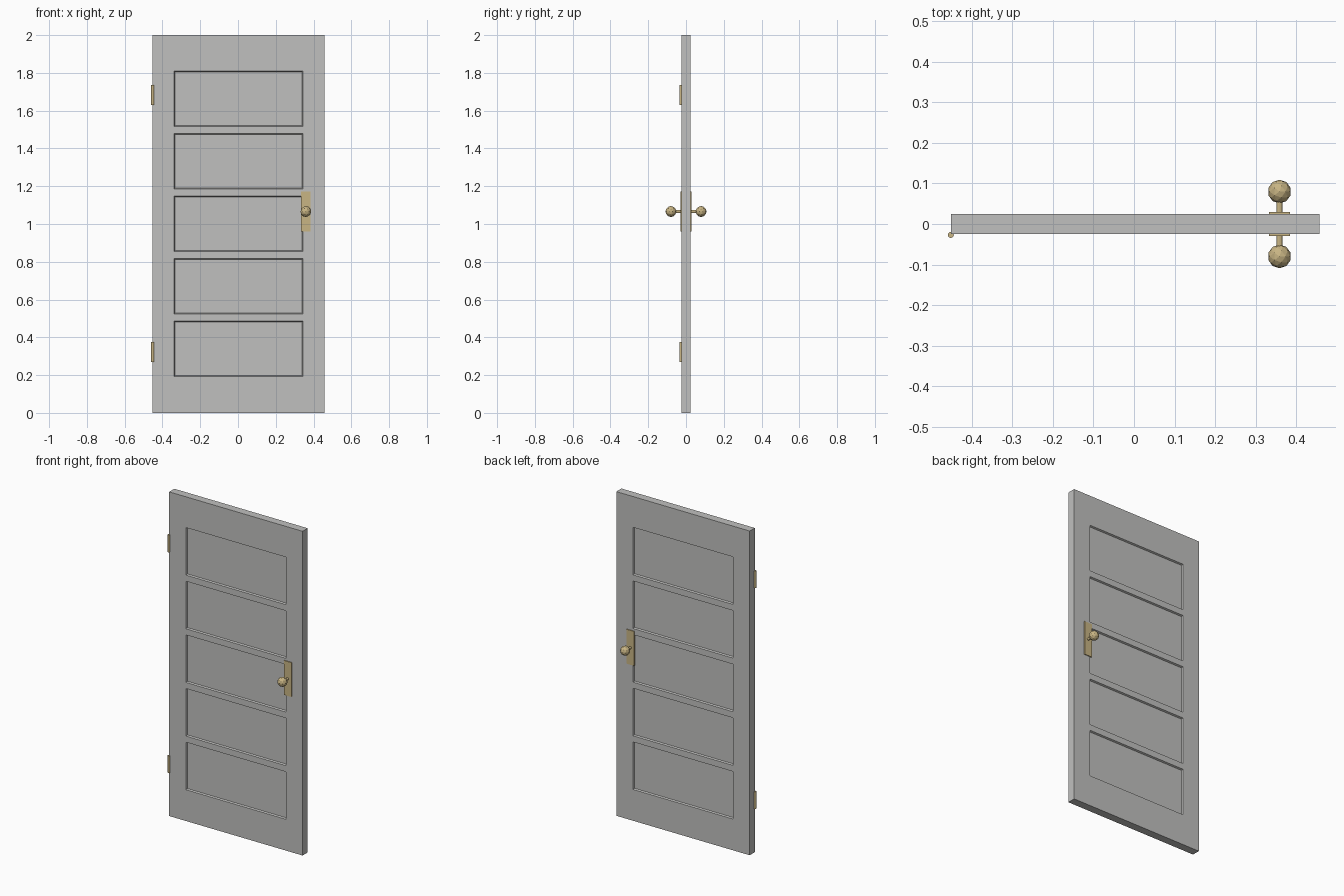
import bpy
import bmesh
from mathutils import Matrix, Vector

default = bpy.data.objects.get("Cube")
if default:
    bpy.data.objects.remove(default, do_unlink=True)


def make_material(name, rgb):
    mat = bpy.data.materials.new(name)
    mat.use_nodes = True
    color = (*rgb, 1.0)
    mat.diffuse_color = color
    for node in mat.node_tree.nodes:
        if node.type == 'BSDF_PRINCIPLED':
            node.inputs["Base Color"].default_value = color
    return mat


GREY = make_material("grey paint", (0.53, 0.53, 0.52))
BRASS = make_material("brass", (0.58, 0.46, 0.23))


def finish(name, bm, mat):
    mesh = bpy.data.meshes.new(name)
    bm.to_mesh(mesh)
    bm.free()
    mesh.materials.append(mat)
    obj = bpy.data.objects.new(name, mesh)
    bpy.context.collection.objects.link(obj)
    return obj


def box(center, size):
    bm = bmesh.new()
    bmesh.ops.create_cube(
        bm, size=1, matrix=Matrix.Translation(center) @ Matrix.Diagonal((*size, 1)))
    return bm


def cylinder(name, center, radius, length, sides, axis, mat):
    bm = bmesh.new()
    turn = Vector((0, 0, 1)).rotation_difference(Vector(axis)).to_matrix().to_4x4()
    bmesh.ops.create_cone(
        bm, cap_ends=True, segments=sides, radius1=radius, radius2=radius,
        depth=length, matrix=Matrix.Translation(center) @ turn)
    return finish(name, bm, mat)


# Door slab with five recessed panels on each face
DOOR_X, WIDTH, THICK = 0.003, 0.91, 0.05
PANEL_HALF, PANEL_H, PITCH, FIRST = 0.341, 0.293, 0.331, 0.193
rows = [(FIRST + i * PITCH, FIRST + i * PITCH + PANEL_H) for i in range(5)]

door = box((DOOR_X, 0, 1), (WIDTH, THICK, 2))
cuts = [((DOOR_X + s * PANEL_HALF, 0, 0), (1, 0, 0)) for s in (-1, 1)]
cuts += [((0, 0, z), (0, 0, 1)) for row in rows for z in row]
for point, normal in cuts:
    geom = door.verts[:] + door.edges[:] + door.faces[:]
    bmesh.ops.bisect_plane(door, geom=geom, plane_co=point, plane_no=normal)
door.normal_update()


def is_panel(face):
    c = face.calc_center_median()
    return (abs(face.normal.y) > 0.9 and abs(c.x - DOOR_X) < PANEL_HALF
            and any(low < c.z < high for low, high in rows))


panels = [f for f in door.faces if is_panel(f)]
bmesh.ops.inset_individual(door, faces=panels, thickness=0.006, depth=-0.01)
finish("door_slab", door, GREY)

# Back plate, stem and faceted knob on each face
KNOB_X, KNOB_Z = 0.359, 1.066
for side, label in ((-1, "front"), (1, "back")):
    plate = box((KNOB_X, side * 0.0265, KNOB_Z), (0.051, 0.007, 0.212))
    finish(label + "_lock_plate", plate, BRASS)
    cylinder(label + "_knob_stem", (KNOB_X, side * 0.045, KNOB_Z),
             0.008, 0.04, 12, (0, 1, 0), BRASS)
    knob = bmesh.new()
    bmesh.ops.create_icosphere(
        knob, subdivisions=2, radius=0.029,
        matrix=Matrix.Translation((KNOB_X, side * 0.08, KNOB_Z)))
    finish(label + "_knob", knob, BRASS)

# Hinge barrels on the front corner edge
for z, label in ((0.322, "lower"), (1.684, "upper")):
    cylinder(label + "_hinge", (-0.452, -0.027, z), 0.0075, 0.106, 12, (0, 0, 1), BRASS)
